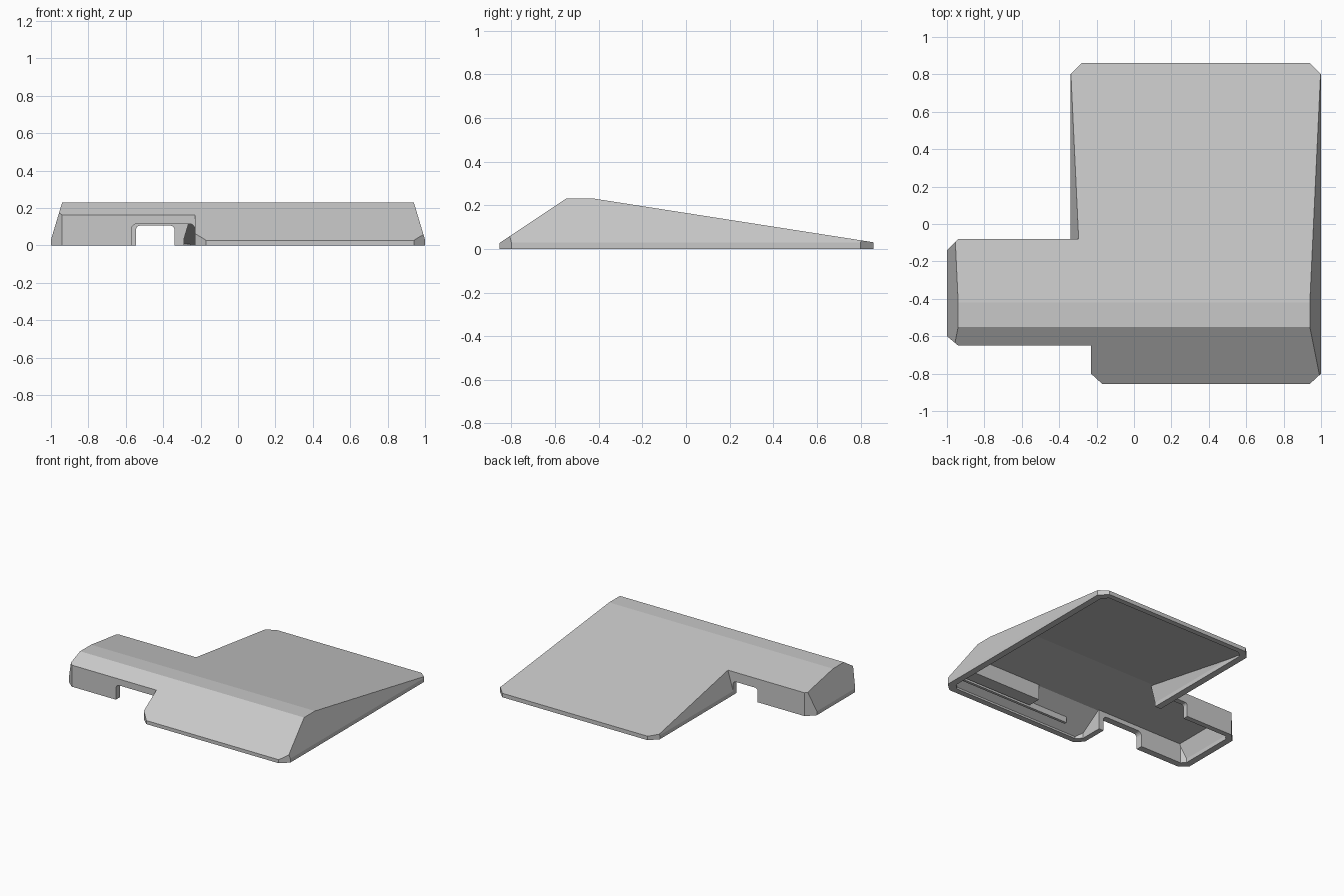
import bpy
import bmesh
from mathutils import Vector

if "Cube" in bpy.data.objects:
    bpy.data.objects.remove(bpy.data.objects["Cube"], do_unlink=True)

grey = bpy.data.materials.new("light grey plastic")
grey.use_nodes = True
COLOUR = (0.58, 0.58, 0.58, 1)
grey.diffuse_color = COLOUR
grey.node_tree.nodes["Principled BSDF"].inputs["Base Color"].default_value = COLOUR


def make_object(name, bm):
    bmesh.ops.recalc_face_normals(bm, faces=bm.faces)
    mesh = bpy.data.meshes.new(name)
    bm.to_mesh(mesh)
    bm.free()
    mesh.materials.append(grey)
    obj = bpy.data.objects.new(name, mesh)
    bpy.context.collection.objects.link(obj)
    return obj


def roof_planes(slope_drop, top, left, side):
    """Point and outward normal of every sloping roof and side plane."""
    return [
        ((0, -0.85, 0.03 - slope_drop), (0, -0.2, 0.3)),
        ((0, 0.86, 0.03 - slope_drop * 0.75), (0, 0.2, 1.28)),
        ((0, 0, top), (0, 0, 1)),
        ((1 - side, 0, 0.03), (0.2, 0, 0.06)),
        ((left + side, 0, 0.03), (-0.2, 0, 0.06)),
    ]


def roofed_prism(name, plan, planes, bottom=0.0):
    """Extrude a plan upward, then trim it with the roof planes."""
    bm = bmesh.new()
    base = bm.faces.new([bm.verts.new((x, y, bottom)) for x, y in plan])
    up = bmesh.ops.extrude_face_region(bm, geom=[base])["geom"]
    bmesh.ops.translate(bm, vec=(0, 0, 0.4 - bottom),
                        verts=[v for v in up if isinstance(v, bmesh.types.BMVert)])
    bmesh.ops.recalc_face_normals(bm, faces=bm.faces)
    for point, normal in planes:
        cut = bmesh.ops.bisect_plane(
            bm, geom=bm.verts[:] + bm.edges[:] + bm.faces[:], dist=1e-5,
            plane_co=point, plane_no=Vector(normal).normalized(), clear_outer=True)
        rim = [e for e in cut["geom_cut"]
               if isinstance(e, bmesh.types.BMEdge) and e.is_boundary]
        if rim:
            bmesh.ops.edgenet_fill(bm, edges=rim)
    return make_object(name, bm)


def box(name, low, high, radius=0.0):
    """Box with optional rounding of its two upper edges along y."""
    bm = bmesh.new()
    bmesh.ops.create_cube(bm, size=1)
    for v in bm.verts:
        v.co = [low[i] if v.co[i] < 0 else high[i] for i in range(3)]
    if radius:
        edges = [e for e in bm.edges
                 if all(v.co.z == max(w.co.z for w in bm.verts) for v in e.verts)
                 and abs(e.verts[0].co.x - e.verts[1].co.x) < 1e-6]
        bmesh.ops.bevel(bm, geom=edges, offset=radius, segments=4,
                        profile=0.5, affect='EDGES')
    return make_object(name, bm)


def combine(target, helper, operation):
    """Apply a boolean and discard the helper object."""
    helper.hide_render = True
    mod = target.modifiers.new(operation.lower(), 'BOOLEAN')
    mod.operation = operation
    mod.solver = 'EXACT'
    mod.object = helper
    bpy.context.view_layer.objects.active = target
    bpy.ops.object.modifier_apply(modifier=mod.name)
    bpy.data.objects.remove(helper, do_unlink=True)


# Outer body: wide wedge and side wing
main_plan = [(-0.34, 0.8), (-0.28, 0.86), (0.94, 0.86), (1, 0.8), (1, -0.8),
             (0.94, -0.855), (-0.17, -0.855), (-0.23, -0.8), (-0.23, -0.5), (-0.34, -0.5)]
wing_plan = [(-1, -0.14), (-0.94, -0.08), (0.2, -0.08), (0.2, -0.65),
             (-0.94, -0.65), (-1, -0.6)]
shell = roofed_prism("wedge_shell", main_plan, roof_planes(0, 0.23, -0.34, 0))
wing = roofed_prism("wing_solid", wing_plan, roof_planes(0, 0.23, -1, 0))
combine(shell, wing, 'UNION')

# Hollow underside, open at the bottom
main_hollow = [(-0.29, 0.78), (-0.25, 0.82), (0.91, 0.82), (0.95, 0.78), (0.95, -0.77),
               (0.91, -0.81), (-0.15, -0.81), (-0.19, -0.77), (-0.19, -0.5), (-0.29, -0.5)]
wing_hollow = [(-0.95, -0.15), (-0.92, -0.12), (0.2, -0.12), (0.2, -0.6),
               (-0.92, -0.6), (-0.95, -0.57)]
for plan, left in ((main_hollow, -0.34), (wing_hollow, -1)):
    cutter = roofed_prism("hollow_cutter", plan, roof_planes(0.042, 0.148, left, 0.05), -0.1)
    combine(shell, cutter, 'DIFFERENCE')

# Cable openings through the front and back walls of the wing
combine(shell, box("front_opening", (-0.57, -0.7, -0.1), (-0.23, -0.57, 0.115), 0.03),
        'DIFFERENCE')
combine(shell, box("back_opening", (-0.545, -0.15, -0.1), (-0.34, -0.03, 0.105), 0.02),
        'DIFFERENCE')

# Reinforcing block and thin rib under the front slope
inner_planes = roof_planes(0.02, 0.17, -1, 0.02)
roofed_prism("front_block", [(0.35, -0.7), (0.96, -0.7), (0.96, -0.6), (0.35, -0.6)],
             inner_planes, 0.03)
roofed_prism("front_rib", [(0, -0.74), (0.96, -0.74), (0.96, -0.72), (0, -0.72)],
             inner_planes, 0.03)
